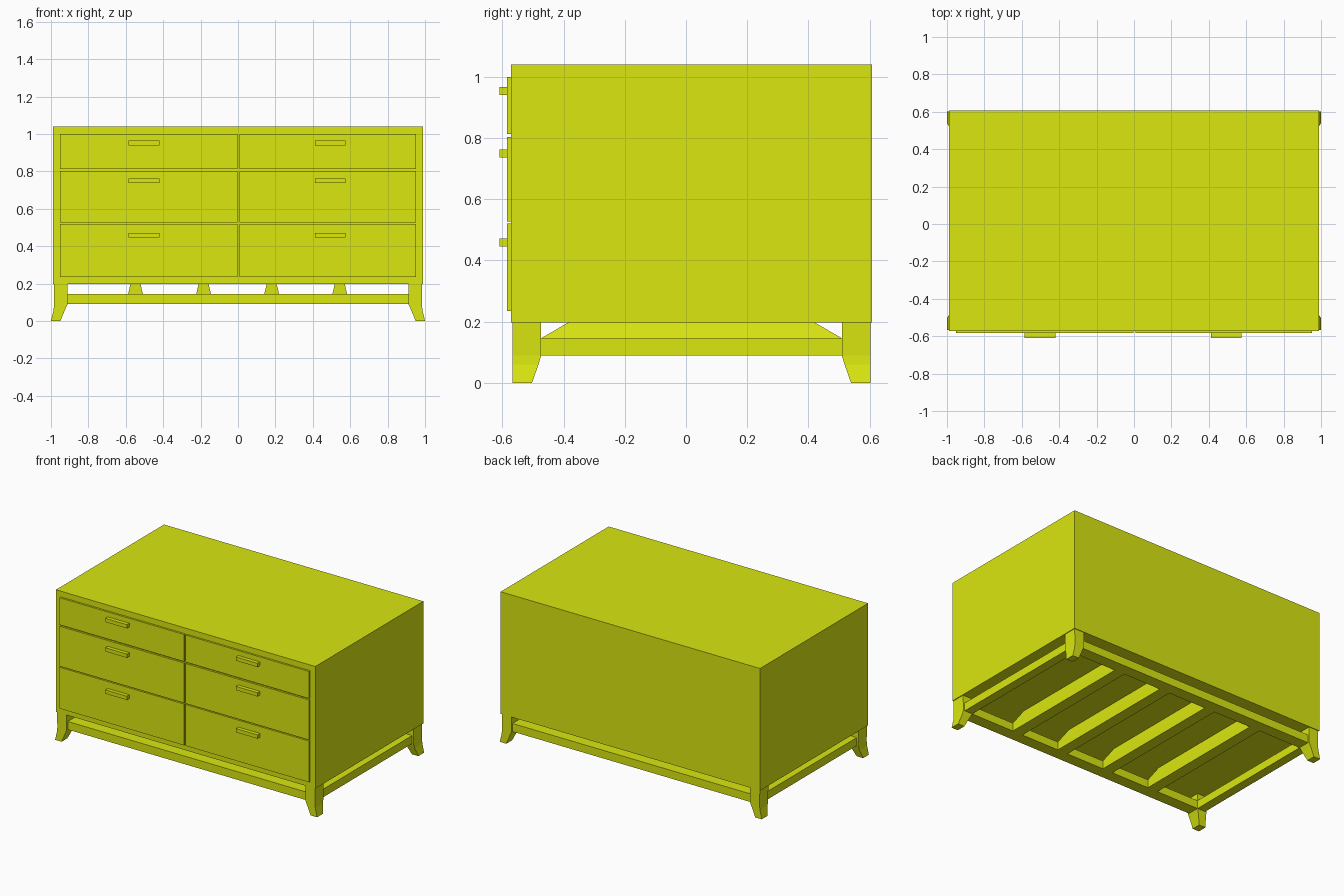
import bpy, bmesh

if "Cube" in bpy.data.objects:
    bpy.data.objects.remove(bpy.data.objects["Cube"])

mat = bpy.data.materials.new("yellow_paint")
mat.diffuse_color = (0.70, 0.80, 0.005, 1)
mat.use_nodes = True
mat.node_tree.nodes["Principled BSDF"].inputs["Base Color"].default_value = mat.diffuse_color


def loft(name, rings):
    """Closed solid through stacked rectangles (x0, x1, y0, y1, z)."""
    bm = bmesh.new()
    loops = [[bm.verts.new(p) for p in
              ((x0, y0, z), (x1, y0, z), (x1, y1, z), (x0, y1, z))]
             for x0, x1, y0, y1, z in rings]
    bm.faces.new(loops[0])
    bm.faces.new(loops[-1])
    for a, b in zip(loops, loops[1:]):
        for i in range(4):
            j = (i + 1) % 4
            bm.faces.new((a[i], a[j], b[j], b[i]))
    bmesh.ops.recalc_face_normals(bm, faces=bm.faces)
    me = bpy.data.meshes.new(name)
    bm.to_mesh(me)
    bm.free()
    me.materials.append(mat)
    ob = bpy.data.objects.new(name, me)
    bpy.context.collection.objects.link(ob)
    return ob


def box(name, x0, x1, y0, y1, z0, z1):
    return loft(name, [(x0, x1, y0, y1, z0), (x0, x1, y0, y1, z1)])


# Cabinet body
BASE = 0.197
box("cabinet_body", -0.99, 0.99, -0.571, 0.607, BASE, 1.04)

# Drawer fronts and bar handles: (bottom, top, handle centre height)
rows = [(0.235, 0.52, 0.459), (0.527, 0.803, 0.75), (0.813, 1.0, 0.953)]
columns = [("left", -0.953, -0.003, -0.503), ("right", 0.009, 0.951, 0.494)]
for side, x0, x1, hx in columns:
    for level, (z0, z1, hz) in zip(("lower", "middle", "upper"), rows):
        box(f"{side}_{level}_drawer", x0, x1, -0.584, -0.571, z0, z1)
        box(f"{side}_{level}_handle", hx - 0.082, hx + 0.082,
            -0.61, -0.584, hz - 0.013, hz + 0.013)

# Flared legs, one per corner
MID = 0.018  # depth centre of the cabinet
for xs, xn in ((-1, "left"), (1, "right")):
    for ys, yn in ((-1, "front"), (1, "back")):
        profile = [(0.95, 1.0, 0.521, 0.584, 0.0),
                   (0.925, 0.986, 0.50, 0.584, 0.06),
                   (0.911, 0.983, 0.491, 0.584, 0.09),
                   (0.911, 0.985, 0.491, 0.584, BASE)]
        loft(f"{yn}_{xn}_leg",
             [(xs * a, xs * b, MID + ys * c, MID + ys * d, z)
              for a, b, c, d, z in profile])

# Rails joining the legs
R0, R1 = 0.09, 0.146
box("front_rail", -0.911, 0.911, -0.555, -0.473, R0, R1)
box("back_rail", -0.911, 0.911, 0.509, 0.591, R0, R1)
for xs, xn in ((-1, "left"), (1, "right")):
    box(f"{xn}_rail", xs * 0.911, xs * 0.972, -0.473, 0.509, R0, R1)

# Cross slats with tapered tops that carry the cabinet
for i in range(4):
    x = -0.548 + i * 0.364
    loft(f"cross_slat_{i + 1}",
         [(x - 0.039, x + 0.039, -0.473, 0.509, R0),
          (x - 0.039, x + 0.039, -0.473, 0.509, R1),
          (x - 0.027, x + 0.027, -0.385, 0.421, BASE)])
